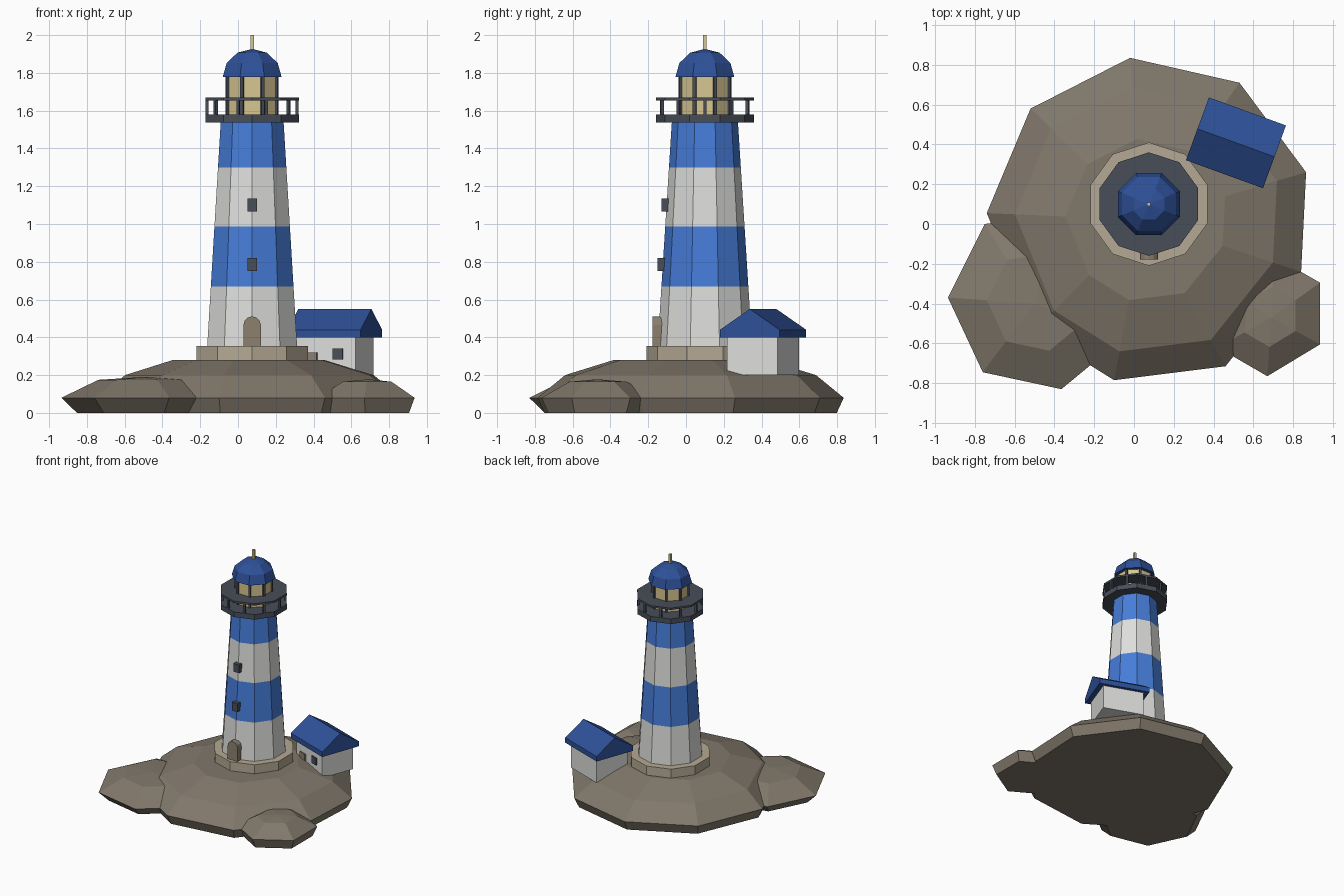
import bpy, bmesh
from math import sin, cos, pi, radians

cube = bpy.data.objects.get("Cube")
if cube:
    bpy.data.objects.remove(cube, do_unlink=True)


def material(name, *rgb):
    """Flat colour from 0-255 display values."""
    lin = [((c / 255 + 0.055) / 1.055) ** 2.4 for c in rgb] + [1]
    m = bpy.data.materials.new(name)
    m.use_nodes = True
    m.diffuse_color = lin
    bsdf = next(n for n in m.node_tree.nodes if n.type == 'BSDF_PRINCIPLED')
    bsdf.inputs["Base Color"].default_value = lin
    bsdf.inputs["Roughness"].default_value = 0.9
    return m


ROCK = material("rock brown", 129, 120, 107)
STONE = material("pale stone", 181, 169, 148)
WHITE = material("white paint", 222, 222, 220)
BLUE = material("bright blue", 70, 125, 217)
NAVY = material("roof blue", 46, 81, 153)
SLATE = material("dark slate", 72, 78, 89)
GLASS = material("lamp yellow", 217, 199, 146)
DOOR = material("door brown", 140, 129, 112)

TX, TY = 0.075, 0.1          # tower axis


def loft(name, rings, *mats, loc=(0, 0, 0), turn=0):
    """Skin equal-sized rings of points and cap both ends."""
    bm = bmesh.new()
    rows = [[bm.verts.new(p) for p in ring] for ring in rings]
    n = len(rows[0])
    for i, (a, b) in enumerate(zip(rows, rows[1:])):
        for k in range(n):
            f = bm.faces.new((a[k], a[(k + 1) % n], b[(k + 1) % n], b[k]))
            f.material_index = i % len(mats)
    bm.faces.new(rows[0])
    bm.faces.new(rows[-1])
    bmesh.ops.remove_doubles(bm, verts=bm.verts, dist=1e-5)
    bmesh.ops.recalc_face_normals(bm, faces=bm.faces)
    me = bpy.data.meshes.new(name)
    bm.to_mesh(me)
    bm.free()
    for m in mats:
        me.materials.append(m)
    ob = bpy.data.objects.new(name, me)
    ob.location = loc
    ob.rotation_euler.z = turn
    bpy.context.collection.objects.link(ob)
    return ob


def turned(name, sides, profile, *mats):
    """Faceted solid round the tower axis; a flat side faces +x."""
    step = 2 * pi / sides
    rings = [[(r * cos(step * (k + 0.5)), r * sin(step * (k + 0.5)), z)
              for k in range(sides)] for r, z in profile]
    return loft(name, rings, *mats, loc=(TX, TY, 0))


def box(name, centre, size, mat, loc=(0, 0, 0), turn=0):
    (x, y, z), (a, b, c) = centre, [s / 2 for s in size]
    rings = [[(x + i * a, y + j * b, z + h) for i, j in ((-1, -1), (1, -1), (1, 1), (-1, 1))]
             for h in (-c, c)]
    return loft(name, rings, mat, loc=loc, turn=turn)


def boulder(name, centre, outline, levels):
    """Outline scaled about its centre at each level."""
    cx, cy = centre
    rings = [[(cx + (x - cx) * f, cy + (y - cy) * f, z) for x, y in outline]
             for f, z in levels]
    return loft(name, rings, ROCK)


# Rocky island
boulder("island_rock", (0.05, 0.02),
        [(-.02, .835), (.53, .71), (.865, .26), (.84, -.24), (.46, -.715),
         (-.1, -.785), (-.5, -.535), (-.74, .055), (-.52, .58)],
        [(.955, 0), (1, .08), (.82, .2), (.5, .28)])
boulder("left_low_rock", (-.5, -.4),
        [(-.75, 0), (-.935, -.37), (-.76, -.745), (-.365, -.83), (-.05, -.57), (-.4, .05)],
        [(.81, 0), (1, .08), (.55, .175), (0, .19)])
boulder("right_low_rock", (.69, -.47),
        [(.935, -.295), (.935, -.605), (.67, -.765), (.42, -.62), (.45, -.3), (.7, -.16)],
        [(.88, 0), (1, .08), (.5, .165), (0, .178)])

# Tower with alternating bands
turned("tower_plinth", 10, [(.31, .25), (.31, .355)], STONE)
BASE, TOP = .355, 1.54


def tower_radius(z):
    return .25 - .075 * (z - BASE) / (TOP - BASE)


turned("tower", 10, [(tower_radius(z), z) for z in (BASE, .668, .987, 1.3, TOP)], WHITE, BLUE)

# Gallery deck, posts and rail
turned("gallery_deck", 10, [(.26, 1.538), (.26, 1.58)], SLATE)
turned("gallery_rail", 10, [(.26, 1.655), (.26, 1.67)], SLATE)
for k in range(10):
    a = 2 * pi * k / 10
    box("gallery_post", (.238, 0, 1.617), (.016, .016, .078), SLATE, (TX, TY, 0), a)

# Lantern room, dome and finial
turned("lantern_glass", 8, [(.14, 1.57), (.14, 1.785)], GLASS)
for k in range(8):
    a = 2 * pi * (k + 0.5) / 8
    box("lantern_mullion", (.139, 0, 1.68), (.018, .018, .2), SLATE, (TX, TY, 0), a)
turned("lantern_dome", 8,
       [(.169 * cos(t * pi / 6), 1.777 + .15 * sin(t * pi / 6)) for t in range(4)], NAVY)
box("finial", (TX, TY, 1.955), (.018, .018, .09), GLASS)

# Tower windows and arched door
for z in (1.1, .785):
    box("tower_window", (TX, TY - tower_radius(z) - .002, z), (.052, .05, .068), SLATE)
arch = [(-.046, .35), (.046, .35)] + [
    (.046 * cos(pi * t / 6), .465 + .046 * sin(pi * t / 6)) for t in range(7)]
loft("tower_door", [[(TX + x, y, z) for x, z in arch] for y in (-.178, -.11)], DOOR)

# Keeper's house, turned on its own axis
HOUSE = dict(loc=(.5125, .408, 0), turn=radians(-20))
box("house_walls", (0, 0, .31), (.334, .284, .22), WHITE, **HOUSE)
gable = [(-.168, .398), (.168, .398), (.168, .44), (0, .55), (-.168, .44)]
loft("house_roof", [[(x, y, z) for y, z in gable] for x in (-.206, .206)], NAVY, **HOUSE)
box("house_door", (-.08, -.142, .26), (.066, .02, .118), DOOR, **HOUSE)
box("house_window", (.07, -.142, .312), (.058, .02, .058), SLATE, **HOUSE)
